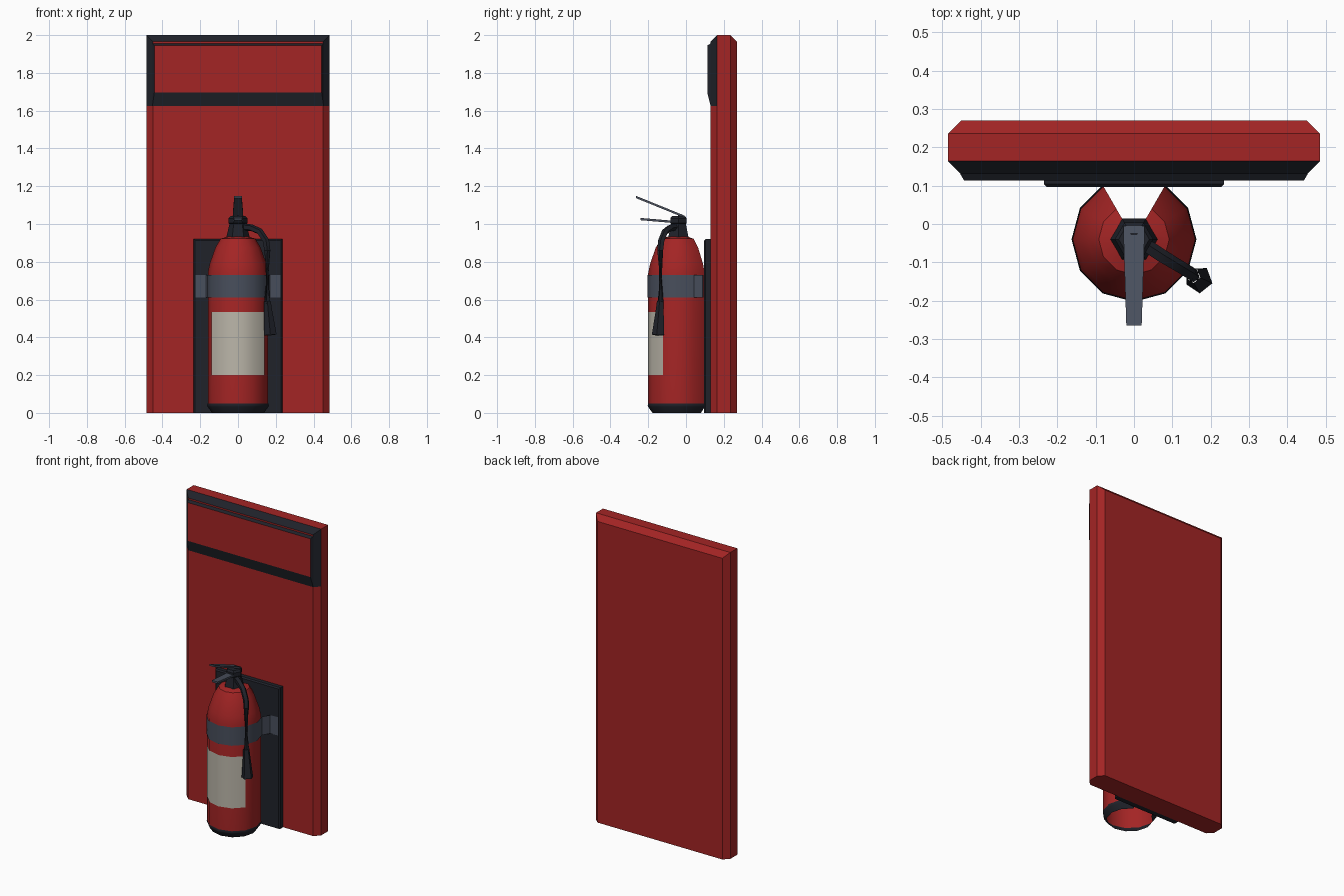
import bpy
import bmesh
from math import radians, cos, sin, tau
from mathutils import Vector

cube = bpy.data.objects.get("Cube")
if cube:
    bpy.data.objects.remove(cube, do_unlink=True)


def material(name, rgb):
    mat = bpy.data.materials.new(name)
    mat.use_nodes = True
    mat.diffuse_color = (*rgb, 1)
    mat.node_tree.nodes["Principled BSDF"].inputs["Base Color"].default_value = (*rgb, 1)
    return mat


RED = material("red", (0.37, 0.018, 0.018))
DARK = material("near black", (0.014, 0.016, 0.023))
GREY = material("slate grey", (0.065, 0.077, 0.107))
CREAM = material("label cream", (0.5, 0.47, 0.4))
BOTTLE_Y = -0.04


def finish(name, bm, mats, smooth=False):
    mesh = bpy.data.meshes.new(name)
    bm.to_mesh(mesh)
    bm.free()
    obj = bpy.data.objects.new(name, mesh)
    bpy.context.collection.objects.link(obj)
    for mat in mats:
        mesh.materials.append(mat)
    if smooth:
        bpy.ops.object.select_all(action="DESELECT")
        obj.select_set(True)
        bpy.context.view_layer.objects.active = obj
        bpy.ops.object.shade_smooth_by_angle(angle=radians(40))
    return obj


def loft(name, rings, mats, closed=True, caps=True, smooth=False, rule=None):
    """Skin a list of equal-length rings of points."""
    bm = bmesh.new()
    rows = [[bm.verts.new(p) for p in ring] for ring in rings]
    count = len(rows[0])
    for low, high in zip(rows, rows[1:]):
        for i in range(count if closed else count - 1):
            j = (i + 1) % count
            bm.faces.new((low[i], low[j], high[j], high[i]))
    if closed and caps:
        bm.faces.new(rows[0][::-1])
        bm.faces.new(rows[-1])
    bm.normal_update()
    if rule:
        for face in bm.faces:
            face.material_index = rule(face)
    return finish(name, bm, mats, smooth)


def arc(radius, start, end, step=30):
    """Plan points around the bottle axis, in degrees."""
    return [(radius * cos(radians(a)), BOTTLE_Y + radius * sin(radians(a)))
            for a in range(start, end + 1, step)]


def turned(name, profile, mat, start=120, end=420):
    """Open turned shell; the hidden rear wedge is left out."""
    rings = [[(x, y, z) for x, y in arc(r, start, end)] for r, z in profile]
    return loft(name, rings, [mat], closed=False, smooth=True)


def rect(x, y, low, high):
    return [(-x, y, low), (x, y, low), (x, y, high), (-x, y, high)]


def box(size, centre):
    bm = bmesh.new()
    bmesh.ops.create_cube(bm, size=1)
    bmesh.ops.scale(bm, vec=size, verts=bm.verts)
    bmesh.ops.translate(bm, vec=centre, verts=bm.verts)
    return bm


def chamfer(bm, width, wanted):
    edges = [e for e in bm.edges if wanted(e.verts[0].co, e.verts[1].co)]
    bmesh.ops.bevel(bm, geom=edges, offset=width, segments=1, affect="EDGES")


# Tall backing panel, chamfered front and back except along the floor
bm = box((0.97, 0.14, 2), (0, 0.2, 1))
chamfer(bm, 0.034, lambda a, b: abs(a.y - b.y) < 0.01 and a.z + b.z > 0.1)
bmesh.ops.bisect_plane(bm, geom=bm.verts[:] + bm.edges[:] + bm.faces[:],
                       plane_co=(0, 0, 1.625), plane_no=(0, 0, 1))
bm.normal_update()
for f in bm.faces:
    sloped = -0.9 < f.normal.y < -0.3
    f.material_index = int(sloped and f.calc_center_median().z > 1.625)
finish("backing_panel", bm, [RED, DARK])

# Raised header with a dark sloped frame around a red face
loft("header_sign",
     [rect(0.453, 0.13, 1.625, 1.956), rect(0.443, 0.113, 1.695, 1.945)],
     [DARK, RED], rule=lambda f: int(f.normal.y < -0.99))

# Mounting plate
bm = box((0.47, 0.035, 0.92), (0, 0.1135, 0.46))
chamfer(bm, 0.008, lambda a, b: max(a.y, b.y) < 0.1 and a.z + b.z > 0.1)
finish("mounting_plate", bm, [DARK])

# Bottle, foot ring and label
turned("bottle", [(0.16, 0.035), (0.16, 0.74), (0.15, 0.79),
                  (0.12, 0.875), (0.092, 0.922), (0.05, 0.935)], RED)
turned("foot_ring", [(0.138, 0), (0.16, 0.032), (0.163, 0.04), (0.161, 0.05)], DARK)
turned("label", [(0.162, 0.2), (0.162, 0.535)], CREAM, 210, 330)

# Strap around the bottle with flaps on the plate
plan = [(-0.225, 0.093), (-0.17, 0.088)] + arc(0.165, 150, 390) + [(0.17, 0.088), (0.225, 0.093)]
loft("strap", [[(x, y, z) for x, y in plan] for z in (0.61, 0.73)],
     [GREY], closed=False, smooth=True)

# Six-sided valve
loft("valve", [[(x, y, z) for x, y in arc(r, 0, 300, 60)] for r, z in
               ((0.063, 0.925), (0.045, 1.0), (0.05, 1.005), (0.05, 1.03), (0.04, 1.042))],
     [DARK])


# Squeeze levers
def lever(name, stations):
    loft(name, [rect(w, y, z - 0.006, z + 0.006) for w, y, z in stations], [GREY])


lever("upper_lever", [(0.028, -0.005, 1.037), (0.026, -0.08, 1.068), (0.02, -0.265, 1.143)])
lever("lower_lever", [(0.026, -0.03, 1.008), (0.02, -0.24, 1.026)])

# Small pin on the upper lever
loft("lever_pin", [[(0.012 * cos(tau * i / 3 - tau / 4), -0.03 + 0.012 * sin(tau * i / 3 - tau / 4), z)
                    for i in range(3)] for z in (1.035, 1.053)], [DARK])


# Hose and nozzle
def tube(name, stations, caps):
    points = [Vector(s[:3]) for s in stations]
    rings = []
    for i, (p, s) in enumerate(zip(points, stations)):
        way = points[min(i + 1, len(points) - 1)] - points[max(i - 1, 0)]
        turn = way.to_track_quat("Z", "Y")
        rings.append([p + turn @ Vector((s[3] * cos(tau * k / 5), s[3] * sin(tau * k / 5), 0))
                      for k in range(5)])
    loft(name, rings, [DARK], caps=caps, smooth=True)


tube("hose", [(0.02, -0.05, 0.985, 0.019), (0.07, -0.083, 0.98, 0.019),
              (0.115, -0.11, 0.96, 0.018), (0.148, -0.13, 0.91, 0.018),
              (0.155, -0.135, 0.86, 0.017), (0.155, -0.135, 0.58, 0.017)], True)
tube("nozzle", [(0.155, -0.135, 0.59, 0.019), (0.158, -0.137, 0.55, 0.022),
                (0.17, -0.145, 0.412, 0.036)], False)
